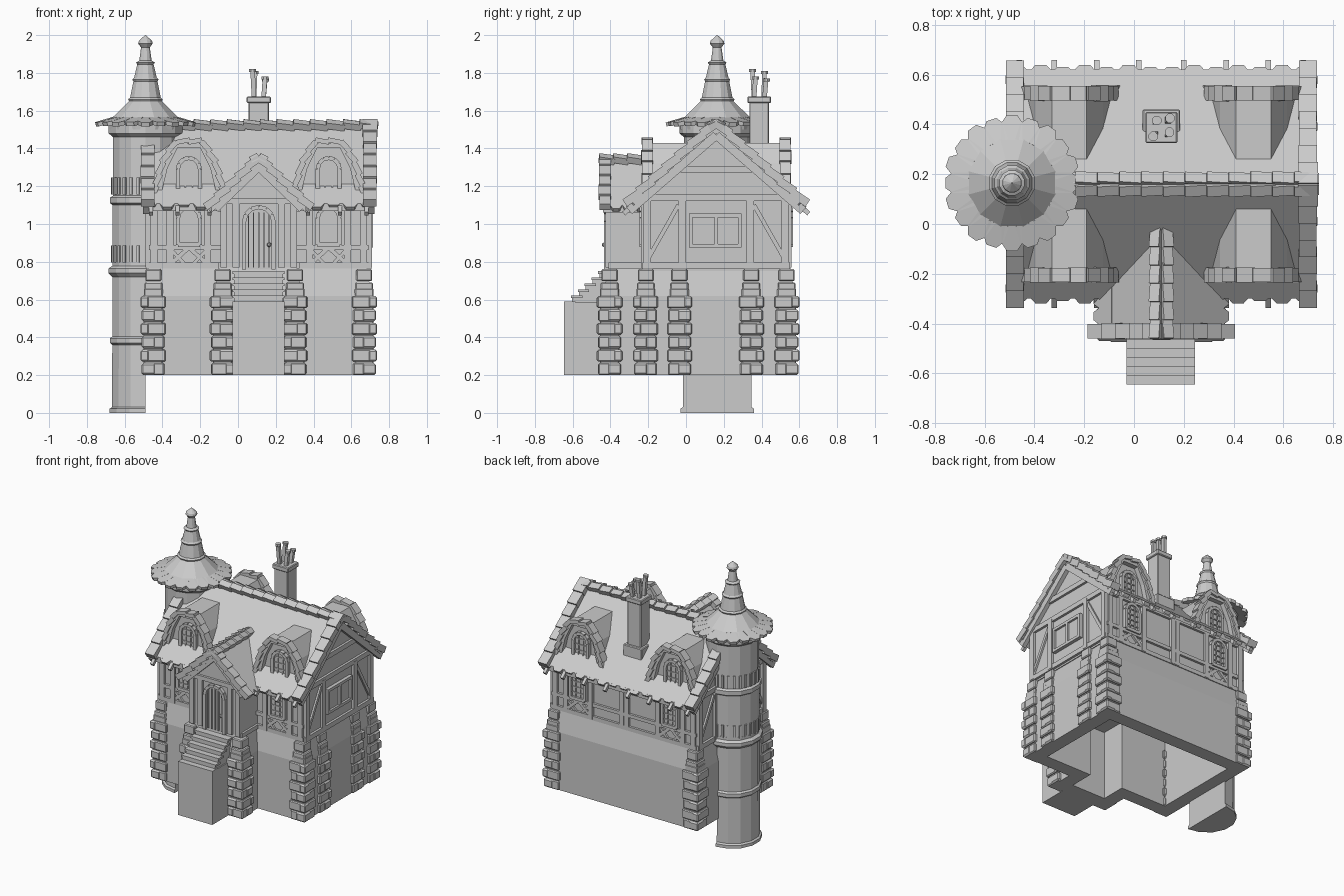
import bpy, bmesh, math, random
from mathutils import Vector as V, Matrix

random.seed(4)
if "Cube" in bpy.data.objects:
    bpy.data.objects.remove(bpy.data.objects["Cube"])
CX, CY = 0.11, 0.16          # symmetry centre of the house
UP, X, Y = V((0, 0, 1)), V((1, 0, 0)), V((0, 1, 0))

stone = bpy.data.materials.new("plain_grey")
stone.use_nodes = True
stone.diffuse_color = (0.6, 0.6, 0.6, 1)
stone.node_tree.nodes["Principled BSDF"].inputs["Base Color"].default_value = (0.6, 0.6, 0.6, 1)


def finish(name, bm, mirror="", bevel=0):
    """Turn a bmesh into an object, mirrored about the house centre if asked."""
    bmesh.ops.recalc_face_normals(bm, faces=bm.faces)
    bm.transform(Matrix.Translation((-CX, -CY, 0)))
    me = bpy.data.meshes.new(name)
    bm.to_mesh(me)
    bm.free()
    me.materials.append(stone)
    ob = bpy.data.objects.new(name, me)
    ob.location = (CX, CY, 0)
    bpy.context.collection.objects.link(ob)
    if bevel:
        mod = ob.modifiers.new("edge", "BEVEL")
        mod.width, mod.segments = bevel, 1
    if mirror:
        mod = ob.modifiers.new("mirror", "MIRROR")
        mod.use_axis = ("x" in mirror, "y" in mirror, False)
        mod.use_mirror_merge = False
    return ob


def box(bm, x, y, z):
    size = Matrix.Diagonal((x[1] - x[0], y[1] - y[0], z[1] - z[0], 1))
    mid = Matrix.Translation((sum(x) / 2, sum(y) / 2, sum(z) / 2))
    bmesh.ops.create_cube(bm, size=1, matrix=mid @ size)


def beam(bm, a, b, w, t, up=UP):
    """Bar from a to b, w wide and t thick along up."""
    a, b = V(a), V(b)
    d = (b - a).normalized()
    side = V(up).cross(d).normalized()
    n = d.cross(side)
    m = Matrix((d * (b - a).length, side * w, n * t)).transposed().to_4x4()
    bmesh.ops.create_cube(bm, size=1, matrix=Matrix.Translation((a + b) / 2) @ m)


def prism(bm, pts, vec):
    lo = [bm.verts.new(p) for p in pts]
    hi = [bm.verts.new(V(p) + V(vec)) for p in pts]
    bm.faces.new(lo)
    bm.faces.new(hi[::-1])
    for i in range(len(lo)):
        j = (i + 1) % len(lo)
        bm.faces.new((lo[i], lo[j], hi[j], hi[i]))


def tile(bm, p, u, v, w, l, t=0.022):
    """Roof tile with a clipped lower edge; u runs across, v runs down."""
    p, u, v = V(p), V(u).normalized(), V(v).normalized()
    shape = ((-.5, 0), (.5, 0), (.5, .7), (.25, 1), (-.25, 1), (-.5, .7))
    prism(bm, [p + u * w * a + v * l * b for a, b in shape], u.cross(v) * t)


def row(bm, a, b, n, w, t, up):
    """Overlapping cap tiles from a (low end) to b."""
    a, b, up = V(a), V(b), V(up).normalized()
    for i in range(n):
        p, q = a.lerp(b, i / n), a.lerp(b, (i + 1.12) / n)
        beam(bm, p + up * 0.014, q, w * random.uniform(.92, 1.08), t, up)


def lathe(bm, profile, n, c):
    rings = []
    for r, z in profile:
        rings.append([bm.verts.new((c[0] + r * math.cos(2 * math.pi * (k + .5) / n),
                                    c[1] + r * math.sin(2 * math.pi * (k + .5) / n), z)) for k in range(n)])
    for lo, hi in zip(rings, rings[1:]):
        for k in range(n):
            j = (k + 1) % n
            bm.faces.new((lo[k], lo[j], hi[j], hi[k]))
    bm.faces.new(rings[0][::-1])
    bm.faces.new(rings[-1])


def arch(c, y, hw, z0, z1):
    """Outline of an arched opening facing the front."""
    curve = [(c + hw * math.cos(a), y, z1 - hw + hw * math.sin(a))
             for a in (math.pi * k / 6 for k in range(7))]
    return [(c + hw, y, z0)] + curve + [(c - hw, y, z0)]


def window(bm, c, y, hw, z0, z1):
    pts = arch(c, y, hw, z0, z1)
    prism(bm, pts, (0, 0.02, 0))
    for a, b in zip(pts, pts[1:] + pts[:1]):
        beam(bm, a, b, 0.022, 0.03, Y)
    for dx in (-hw / 3, hw / 3):
        beam(bm, (c + dx, y, z0), (c + dx, y, z1 - hw * .1), 0.007, 0.014, Y)
    for k in range(1, 5):
        z = z0 + (z1 - z0) * k / 5
        beam(bm, (c - hw * .9, y, z), (c + hw * .9, y, z), 0.007, 0.014, Y)


# Stone base, hollow below, with leaning upper edge
def outline(d, z):
    xs, ys = (-.5 + d, -.13 + d, .34 - d, .71 - d), (-.44 + d, -.26 + d, .58 - d)
    order = ((0, 1), (1, 1), (1, 0), (2, 0), (2, 1), (3, 1), (3, 2), (0, 2))
    return [(xs[i], ys[j], z) for i, j in order]


bm = bmesh.new()
rings = [[bm.verts.new(p) for p in outline(d, z)]
         for d, z in ((.1, .7), (.1, .2), (0, .2), (0, .62), (.03, .77))]
for lo, hi in zip(rings, rings[1:]):
    for k in range(8):
        j = (k + 1) % 8
        bm.faces.new((lo[k], lo[j], hi[j], hi[k]))
bm.faces.new(rings[0])
bm.faces.new(rings[-1])
finish("stone_base", bm)


# Corner stones
def quoin(bm, x, y):
    box(bm, (x - .05, x + .05), (y - .05, y + .05), (.2, .66))
    for k in range(8):
        z = .2 + k * .071
        h = (.064 if k % 2 else .058) - max(0, k - 5) * .011
        box(bm, (x - h, x + h), (y - h, y + h), (z, z + .064))
        if k < 6:  # split stones alternate between the two directions
            s = .004 if k % 2 else -.004
            box(bm, (x - h - .004, x + s * 4), (y - h - .004, y + s * 4), (z + .004, z + .06))
            box(bm, (x + s * 4 + .008, x + h + .004), (y + s * 4 + .008, y + h + .004), (z + .004, z + .06))


bm = bmesh.new()
quoin(bm, .668, .533)
finish("corner_stones", bm, "xy", .006)
bm = bmesh.new()
quoin(bm, .302, -.405)
finish("porch_corner_stones", bm, "x", .006)
bm = bmesh.new()
quoin(bm, .668, -.035)
quoin(bm, .668, .345)
finish("side_buttresses", bm, "", .006)

# Stairs
bm = bmesh.new()
box(bm, (-.03, .245), (-.645, -.4), (.2, .585))
for k in range(6):
    y, z = -.645 + k * .036, .59 + k * .032
    box(bm, (-.022, .237), (y + .006, -.4), (.5, z))
    box(bm, (-.03, .245), (y, y + .06), (z - .014, z))
finish("front_stairs", bm)

# Upper walls
bm = bmesh.new()
prism(bm, [(-.47, y, z) for y, z in ((-.22, .75), (-.22, 1.14), (CY, 1.48), (.54, 1.14), (.54, .75))], (1.16, 0, 0))
finish("upper_walls", bm)
bm = bmesh.new()
prism(bm, [(CX + x, -.41, z) for x, z in ((-.2, .75), (-.2, 1.1), (0, 1.3), (.2, 1.1), (.2, .75))], (0, .3, 0))
finish("porch_walls", bm)

# Timber framing on the long walls
C, F = .48, -.222
bm = bmesh.new()
for z, w in ((.78, .03), (.875, .025), (1.12, .035)):
    beam(bm, (CX, F, z), (.69, F, z), w, .03, Y)
for x in (CX + .02, .38, .58, .665):
    beam(bm, (x, F, .77), (x, F, 1.14), .035, .034, Y)
for s in (-1, 1):
    beam(bm, (C + s * .1, F, .785), (C, F, .875), .022, .026, Y)
    beam(bm, (C + s * .02, F, .785), (C + s * .1, F, .87), .018, .022, Y)
for x in (.2, .37, .54, .68):
    beam(bm, (x, -.33, 1.055), (x, -.2, 1.17), .022, .025)
finish("wall_timbers", bm, "xy")
bm = bmesh.new()
window(bm, C, -.232, .058, .89, 1.09)
finish("lower_windows", bm, "xy")

# Timber framing on the gable ends
G = .692
bm = bmesh.new()
for z, hw in ((.78, .39), (1.14, .37), (1.29, .19)):
    beam(bm, (G, CY - hw, z), (G, CY + hw, z), .035, .03, X)
for y in (-.205, -.02, .34, .525):
    beam(bm, (G, y, .77), (G, y, 1.14), .04, .034, X)
for s in (-1, 1):
    beam(bm, (G, CY + s * .37, .8), (G, CY + s * .2, 1.1), .022, .022, X)
    beam(bm, (G + .015, CY + s * .46, 1.07), (G + .015, CY, 1.47), .045, .03, X)
finish("gable_timbers", bm, "x")
bm = bmesh.new()
box(bm, (.68, .7), (.03, .28), (.89, 1.04))
for y in (.025, CY, .285):
    beam(bm, (.7, y, .88), (.7, y, 1.05), .02, .03, X)
for z in (.885, 1.045):
    beam(bm, (.7, .015, z), (.7, .295, z), .02, .03, X)
finish("gable_window", bm)

# Porch timbers and door
P = -.412
bm = bmesh.new()
for x in (CX + .12, CX + .185):
    beam(bm, (x, P, .77), (x, P, 1.11), .036, .03, Y)
beam(bm, (CX, P, 1.12), (CX + .2, P, 1.12), .03, .03, Y)
beam(bm, (CX + .23, P - .01, 1.08), (CX, P - .01, 1.3), .04, .03, Y)
for z in (.78, 1.08):
    beam(bm, (CX + .2, -.41, z), (CX + .2, -.22, z), .03, .03, X)
finish("porch_timbers", bm, "x")
bm = bmesh.new()
pts = arch(CX, -.415, .078, .76, 1.09)
prism(bm, pts, (0, .02, 0))
for a, b in zip(pts, pts[1:]):
    beam(bm, a, b, .022, .04, Y)
for k in range(-2, 3):
    beam(bm, (CX + k * .027, -.417, .77), (CX + k * .027, -.417, 1.06), .006, .014, Y)
bmesh.ops.create_icosphere(bm, subdivisions=1, radius=.014, matrix=Matrix.Translation((.165, -.432, .89)))
finish("front_door", bm)

# Main roof
bm = bmesh.new()
sect = ((-.3, 1.108), (CY, 1.52), (.62, 1.108), (.62, 1.068), (CY, 1.48), (-.3, 1.068))
prism(bm, [(-.49, y, z) for y, z in sect], (1.2, 0, 0))
finish("main_roof", bm)
slope, normal = V((0, -.46, -.412)), V((0, -.412, .46))
bm = bmesh.new()
for k in range(7):
    tile(bm, (CX + (k + .5) * .088, -.235, 1.166), X, slope, .09, .1 + .012 * (k % 2))
row(bm, (.698, -.315, 1.1), (.698, CY, 1.53), 7, .075, .045, normal)
finish("roof_edge_tiles", bm, "xy")
bm = bmesh.new()
for s in (-1, 1):
    row(bm, (-.5, CY + s * .017, 1.517), (.73, CY + s * .017, 1.517), 14, .045, .035, (0, s * .5, 1))
finish("ridge_tiles", bm)

# Porch roof
bm = bmesh.new()
sect = ((-.25, 1.1), (0, 1.34), (.25, 1.1), (.25, 1.06), (0, 1.3), (-.25, 1.06))
prism(bm, [(CX + x, -.44, z) for x, z in sect], (0, .42, 0))
finish("porch_roof", bm)
bm = bmesh.new()
row(bm, (CX + .275, -.43, 1.08), (CX, -.43, 1.345), 5, .06, .04, (.24, 0, .25))
for k in range(3):
    tile(bm, (CX + .2, -.37 + k * .065, 1.15), Y, (.25, 0, -.24), .066, .1)
row(bm, (CX + .017, -.46, 1.337), (CX + .017, -.02, 1.337), 6, .045, .035, (.5, 0, 1))
finish("porch_roof_tiles", bm, "x")

# Dormers
shell = ((.19, 1.13), (.135, 1.32), (.07, 1.43), (-.07, 1.43), (-.135, 1.32), (-.19, 1.13))
inner = [(x * .84, z - .025) for x, z in shell]
bm = bmesh.new()
prism(bm, [(C + x, -.185, z) for x, z in inner], (0, .25, 0))
finish("dormer_walls", bm, "xy")
bm = bmesh.new()
prism(bm, [(C + x, -.22, z) for x, z in list(shell) + inner[::-1]], (0, .29, 0))
for s in (1, -1):
    for (a, b), n in zip(zip(shell, shell[1:3]), (3, 2)):
        row(bm, (C + s * a[0], -.205, a[1]), (C + s * b[0], -.205, b[1]), n, .06, .03,
            (s * (b[1] - a[1]), 0, a[0] - b[0]))
row(bm, (C - .07, -.205, 1.432), (C + .06, -.205, 1.432), 2, .06, .025, UP)
finish("dormer_roofs", bm, "xy")
bm = bmesh.new()
window(bm, C, -.197, .058, 1.14, 1.35)
finish("dormer_windows", bm, "xy")

# Chimney with pots
bm = bmesh.new()
box(bm, (.055, .165), (.335, .44), (1.2, 1.65))
box(bm, (.035, .185), (.33, .46), (1.15, 1.33))
box(bm, (.046, .174), (.325, .45), (1.64, 1.675))
finish("chimney", bm, "", .005)
bm = bmesh.new()
for x, y, h, lean in ((.085, .36, .15, -.008), (.135, .36, .11, .008), (.085, .41, .14, .006), (.135, .415, .1, .01)):
    top = (x + lean, y + lean, 1.67 + h)
    beam(bm, (x, y, 1.66), top, .024, .024, Y)
    lathe(bm, ((.02, 1.655 + h), (.02, 1.67 + h)), 8, top)
finish("chimney_pots", bm)

# Tower
T = (-.49, .165)
bm = bmesh.new()
lathe(bm, ((.195, 0), (.195, .022), (.182, .03), (.18, .36), (.192, .37), (.192, .395), (.18, .405), (.18, .8)), 14, T)
cut = bmesh.ops.bisect_plane(bm, geom=bm.verts[:] + bm.edges[:] + bm.faces[:], plane_co=(T[0], 0, 0),
                             plane_no=X, clear_outer=True)
bmesh.ops.holes_fill(bm, edges=[e for e in bm.edges if e.is_boundary])
finish("tower_foot", bm)
bm = bmesh.new()
lathe(bm, ((.18, .72), (.2, .74), (.2, .765), (.178, .78), (.178, 1.1), (.192, 1.11), (.192, 1.14),
           (.176, 1.15), (.176, 1.46), (.2, 1.48), (.2, 1.52)), 14, T)
for z in (.84, 1.2):
    for k in range(28):
        d = V((math.cos(k * math.pi / 14), math.sin(k * math.pi / 14), 0))
        p = V((T[0], T[1], z)) + d * .175
        beam(bm, p - UP * .045, p + UP * .045, .016, .016, d)
finish("tower_body", bm)
bm = bmesh.new()
lathe(bm, ((.2, 1.5), (.205, 1.545), (.19, 1.555), (.09, 1.65), (.095, 1.66), (.084, 1.67), (.066, 1.755),
           (.072, 1.765), (.062, 1.775), (.045, 1.845), (.052, 1.855), (.034, 1.865), (.024, 1.935),
           (.04, 1.955), (.036, 1.97), (.002, 2)), 12, T)
for k in range(20):
    a = math.pi * k / 10
    d, u = V((math.cos(a), math.sin(a), -.28)), V((math.sin(a), -math.cos(a), 0))
    tile(bm, V((T[0], T[1], 1.545)) + V((d.x, d.y, 0)) * .165, -u, -d * -1, .083, .1 + .006 * (k % 2), -.022)
finish("tower_roof", bm)
